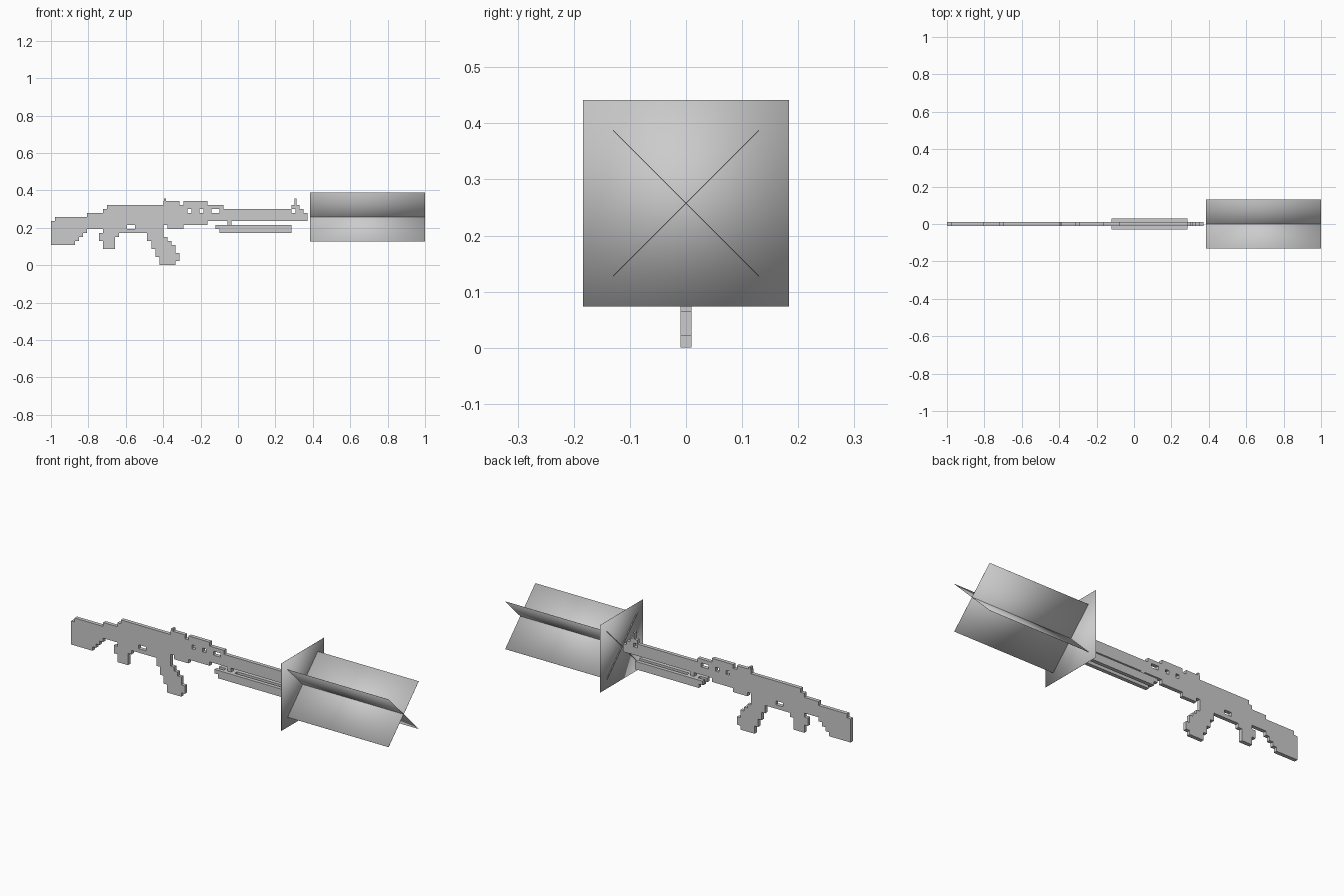
import bpy, bmesh, math
from mathutils import Matrix, Vector

old = bpy.data.objects.get("Cube")
if old:
    bpy.data.objects.remove(old, do_unlink=True)

CELL = 0.02145   # size of one stair step
HALF = 0.0102    # half thickness of the body

metal = bpy.data.materials.new("plain grey")
metal.use_nodes = True
GREY = (0.6, 0.6, 0.6, 1)
metal.diffuse_color = GREY
metal.node_tree.nodes["Principled BSDF"].inputs["Base Color"].default_value = GREY


def finish(name, bm):
    mesh = bpy.data.meshes.new(name)
    bmesh.ops.recalc_face_normals(bm, faces=bm.faces)
    bm.to_mesh(mesh)
    bm.free()
    mesh.materials.append(metal)
    obj = bpy.data.objects.new(name, mesh)
    bpy.context.collection.objects.link(obj)
    return obj


def cells(rects):
    """All grid cells covered by (left, right, bottom, top) rectangles."""
    return {(x, z) for a, b, c, d in rects for x in range(a, b) for z in range(c, d)}


def stack(bottom, runs):
    """Rectangles one cell high, piled up from a starting row."""
    return [(a, b, bottom + i, bottom + i + 1) for i, (a, b) in enumerate(runs)]


def extrude_cells(name, filled, y0, y1):
    """Extrude a stepped silhouette, walling only its open edges."""
    bm = bmesh.new()

    def face(points):
        bm.faces.new([bm.verts.new((x * CELL - 1, y, z * CELL)) for x, y, z in points])

    for x, z in filled:
        ring = [(x, z), (x + 1, z), (x + 1, z + 1), (x, z + 1)]
        for y in (y0, y1):
            face([(a, y, b) for a, b in ring])
        beside = [(x, z - 1), (x + 1, z), (x, z + 1), (x - 1, z)]
        for i, other in enumerate(beside):
            if other not in filled:
                (a, b), (c, d) = ring[i], ring[(i + 1) % 4]
                face([(a, y0, b), (c, y0, d), (c, y1, d), (a, y1, b)])
    bmesh.ops.remove_doubles(bm, verts=bm.verts, dist=CELL / 100)
    bmesh.ops.recalc_face_normals(bm, faces=bm.faces)
    bmesh.ops.dissolve_limit(bm, angle_limit=math.radians(1),
                             verts=bm.verts, edges=bm.edges)
    return finish(name, bm)


def box(name, center, size, tilt=0):
    bm = bmesh.new()
    bmesh.ops.create_cube(bm, size=1)
    bm.transform(Matrix.Translation(center) @ Matrix.Rotation(tilt, 4, "X")
                 @ Matrix.Diagonal((*size, 1)))
    return finish(name, bm)


# Silhouette parts on the cell grid
stock = [(0, 1, 5, 11), (1, 6, 5, 12), (6, 7, 6, 12), (7, 8, 7, 12),
         (8, 9, 8, 12), (9, 13, 9, 13), (13, 14, 9, 14)]
receiver = [(14, 28, 10, 15), (28, 32, 10, 16), (29, 33, 9, 10), (32, 33, 10, 15),
            (33, 39, 10, 16), (39, 43, 11, 15)]
grip = stack(4, [(13, 16), (13, 16), (12, 16), (12, 17), (13, 18), (14, 19)])
guard = [(18, 24, 8, 9), (21, 24, 9, 10)]
magazine = stack(0, [(27, 31), (27, 32), (26, 32), (26, 31), (25, 31),
                     (25, 30), (24, 29), (24, 28), (23, 28), (23, 28)])
barrel = [(43, 62, 11, 14), (60, 62, 14, 15), (62, 63, 11, 14),
          (63, 64, 11, 13), (44, 45, 10, 11)]
holes = cells([(34, 35, 13, 14), (37, 38, 13, 14), (40, 42, 13, 14), (60, 61, 13, 14)])

body = cells(stock + receiver + grip + guard + magazine + barrel) - holes
extrude_cells("rifle_body", body, -HALF, HALF)

# Sight tips
for name, col, row in (("rear_sight", 28.4, 16), ("front_sight", 61, 15)):
    height = CELL * (16.6 - row)
    box(name, Vector((col * CELL - 1, 0, row * CELL + height / 2)),
        (CELL / 2, HALF * 2, height))

# Folded legs under the barrel, one on each side
leg = cells([(41, 42, 9, 10), (42, 60, 8, 10)])
for side, name in ((1, "left_folded_leg"), (-1, "right_folded_leg")):
    extrude_cells(name, leg, side * HALF, side * HALF * 3)
extrude_cells("leg_bracket", cells([(43, 46, 9, 10)]), -HALF, HALF)

# Muzzle flash: a square sheet and two crossed sheets, softly shaded
MID = 0.2577
WIDE = 0.368
THIN = 0.001
sheets = [box("flash_disc", (0.39, 0, MID), (THIN, WIDE, WIDE))]
for name, tilt in (("flash_blade_rising", 45), ("flash_blade_falling", -45)):
    sheets.append(box(name, (0.692, 0, MID), (0.616, WIDE, THIN), math.radians(tilt)))
for sheet in sheets:
    sheet.data.shade_smooth()
